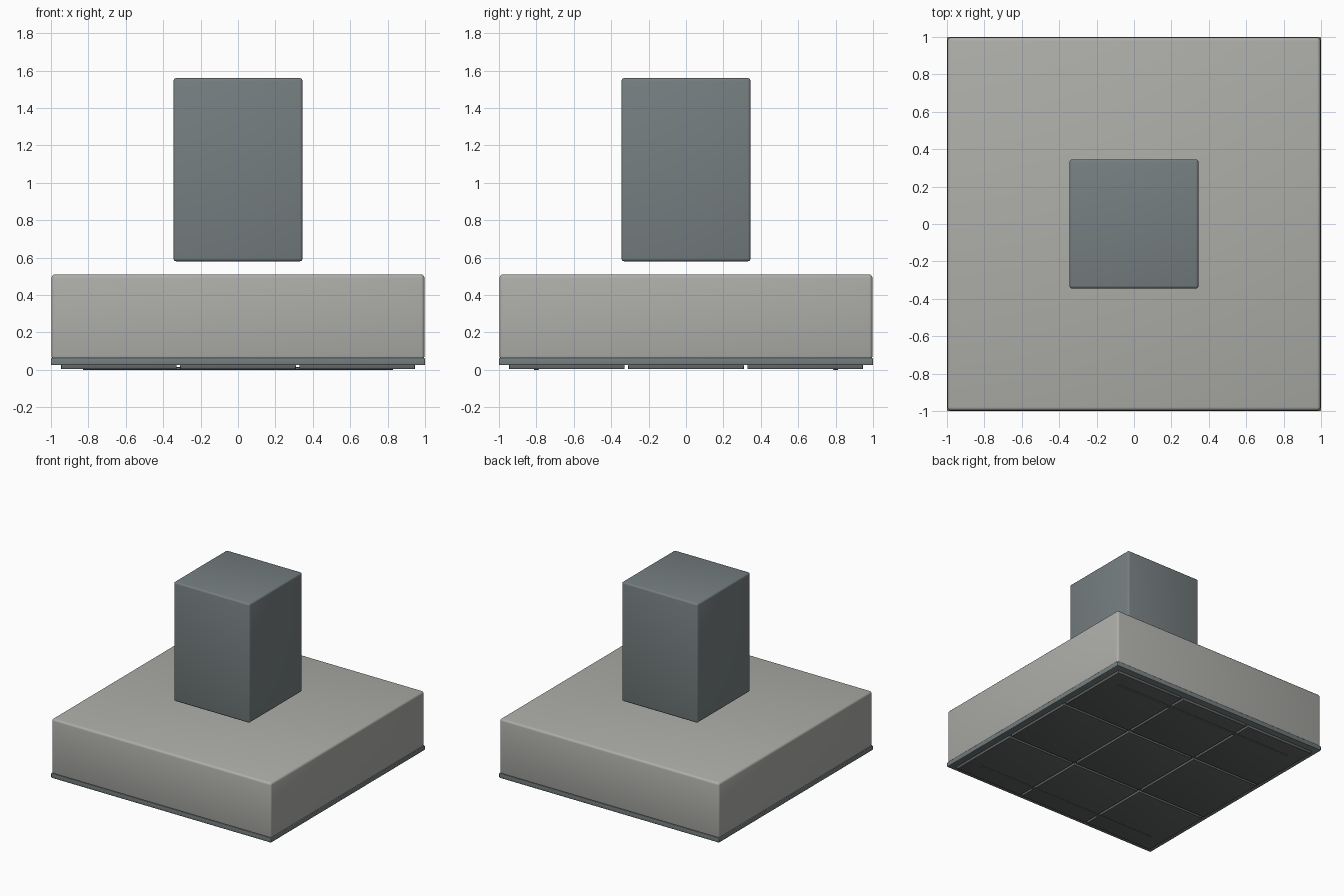
import bpy

if "Cube" in bpy.data.objects:
    bpy.data.objects.remove(bpy.data.objects["Cube"])


def material(name, rgb):
    m = bpy.data.materials.new(name)
    m.diffuse_color = (*rgb, 1)
    m.use_nodes = True
    m.node_tree.nodes["Principled BSDF"].inputs["Base Color"].default_value = m.diffuse_color
    return m


STEEL = material("steel", (0.42, 0.42, 0.40))
DARK_STEEL = material("dark_steel", (0.18, 0.21, 0.215))
FILTER = material("filter_grey", (0.12, 0.125, 0.125))


def box(name, x, y, z, mat, bevel):
    """Rounded box from (min, max) ranges on each axis."""
    lo, hi = zip(x, y, z)
    centre = [(a + b) / 2 for a, b in zip(lo, hi)]
    bpy.ops.mesh.primitive_cube_add(size=1, location=centre)
    ob = bpy.context.object
    ob.name = name
    ob.scale = [b - a for a, b in zip(lo, hi)]
    bpy.ops.object.transform_apply(location=False, rotation=False, scale=True)
    ob.data.materials.append(mat)
    mod = ob.modifiers.new("soft_edges", 'BEVEL')
    mod.width = bevel
    mod.segments = 3
    bpy.ops.object.modifier_apply(modifier=mod.name)
    bpy.ops.object.shade_smooth_by_angle()
    return ob


def square(r):
    return (-r, r)


# Flue, raised clear of the canopy
box("chimney", square(0.345), square(0.345), (0.58, 1.56), DARK_STEEL, 0.015)

# Canopy and its lower rim
box("canopy", square(0.997), square(0.997), (0.055, 0.51), STEEL, 0.018)
box("lower_rim", square(1.0), square(1.0), (0.025, 0.063), DARK_STEEL, 0.005)

# Three by three filter panels separated by narrow gaps
pitch, half = 0.637, 0.3185 - 0.0095
for i in (-1, 0, 1):
    for j in (-1, 0, 1):
        x, y = i * pitch, j * pitch
        box(f"filter_panel_{i + 1}_{j + 1}", (x - half, x + half),
            (y - half, y + half), (0.003, 0.026), FILTER, 0.003)

# Slim strips along the front and back of the underside
for name, y in (("front_light_strip", -0.8), ("back_light_strip", 0.8)):
    box(name, square(0.83), (y - 0.014, y + 0.014), (0.0, 0.014), FILTER, 0.003)
